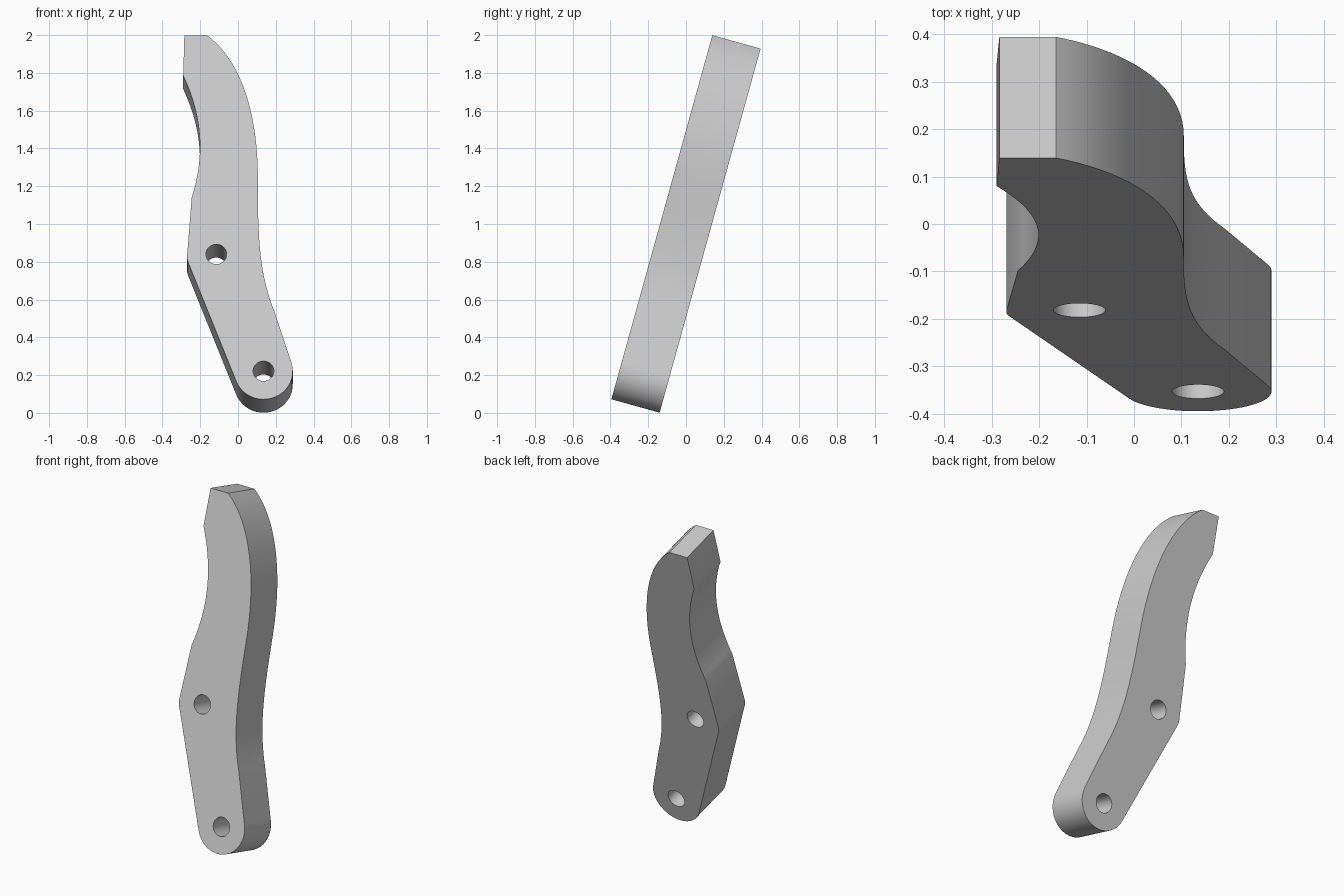
import bpy, bmesh
from math import sin, cos, radians, pi
from mathutils import Vector
from mathutils.geometry import interpolate_bezier

cube = bpy.data.objects.get("Cube")
if cube:
    bpy.data.objects.remove(cube)

THICKNESS = 0.265
TILT = radians(15.5)
PIVOT = (0.135, 0.155)       # centre of the rounded foot
UPPER_HOLE = (-0.115, 0.797)


def bezier(a, b, c, d, steps=20):
    pts = interpolate_bezier(*[Vector(p).to_3d() for p in (a, b, c, d)], steps)
    return [(p.x, p.y) for p in pts]


def arc(centre, radius, start, end, steps):
    return [(centre[0] + radius * cos(start + (end - start) * i / steps),
             centre[1] + radius * sin(start + (end - start) * i / steps))
            for i in range(steps + 1)]


def add_loop(curve, pts):
    spline = curve.splines.new('POLY')
    spline.points.add(len(pts) - 1)
    for point, (x, y) in zip(spline.points, pts):
        point.co = (x, y, 0, 1)
    spline.use_cyclic_u = True


# Outline of the lever, clockwise from the top left corner
outline = [(-0.284, 2.0)]
outline += bezier((-0.165, 2.0), (0.0, 1.88), (0.105, 1.6), (0.105, 1.22))
outline += bezier((0.105, 1.22), (0.105, 0.9), (0.11, 0.7), (0.19, 0.49))[1:]
outline += arc(PIVOT, 0.155, radians(19), radians(-159), 32)
outline += bezier((-0.258, 0.737), (-0.271, 0.768), (-0.271, 0.772), (-0.267, 0.82), 7)
outline += bezier((-0.245, 1.108), (-0.18, 1.32), (-0.182, 1.54), (-0.29, 1.778))

# Filled profile with two bolt holes, given its thickness
curve = bpy.data.curves.new("lever_profile", 'CURVE')
curve.dimensions = '2D'
curve.fill_mode = 'BOTH'
curve.extrude = THICKNESS / 2
add_loop(curve, outline)
for centre in (PIVOT, UPPER_HOLE):
    add_loop(curve, arc(centre, 0.055, 0, 2 * pi, 32)[:-1])

lever = bpy.data.objects.new("lever_arm", curve)
bpy.context.collection.objects.link(lever)
bpy.ops.object.select_all(action='DESELECT')
lever.select_set(True)
bpy.context.view_layer.objects.active = lever
bpy.ops.object.convert(target='MESH')
lever = bpy.context.object
lever.name = "lever_arm"

# Weld caps to walls
bm = bmesh.new()
bm.from_mesh(lever.data)
bmesh.ops.remove_doubles(bm, verts=bm.verts, dist=0.0001)
bmesh.ops.recalc_face_normals(bm, faces=bm.faces)
bm.to_mesh(lever.data)
bm.free()

# Lean the lever backwards
lever.rotation_euler = (pi / 2 - TILT, 0, 0)
lever.location = (0, -0.395 + THICKNESS / 2 * cos(TILT), 0.072 - THICKNESS / 2 * sin(TILT))
bpy.ops.object.shade_smooth_by_angle(angle=radians(25))

# Plain grey finish
grey = bpy.data.materials.new("light_grey")
grey.use_nodes = True
colour = (0.6, 0.6, 0.6, 1)
grey.diffuse_color = colour
grey.node_tree.nodes["Principled BSDF"].inputs["Base Color"].default_value = colour
lever.data.materials.clear()
lever.data.materials.append(grey)
